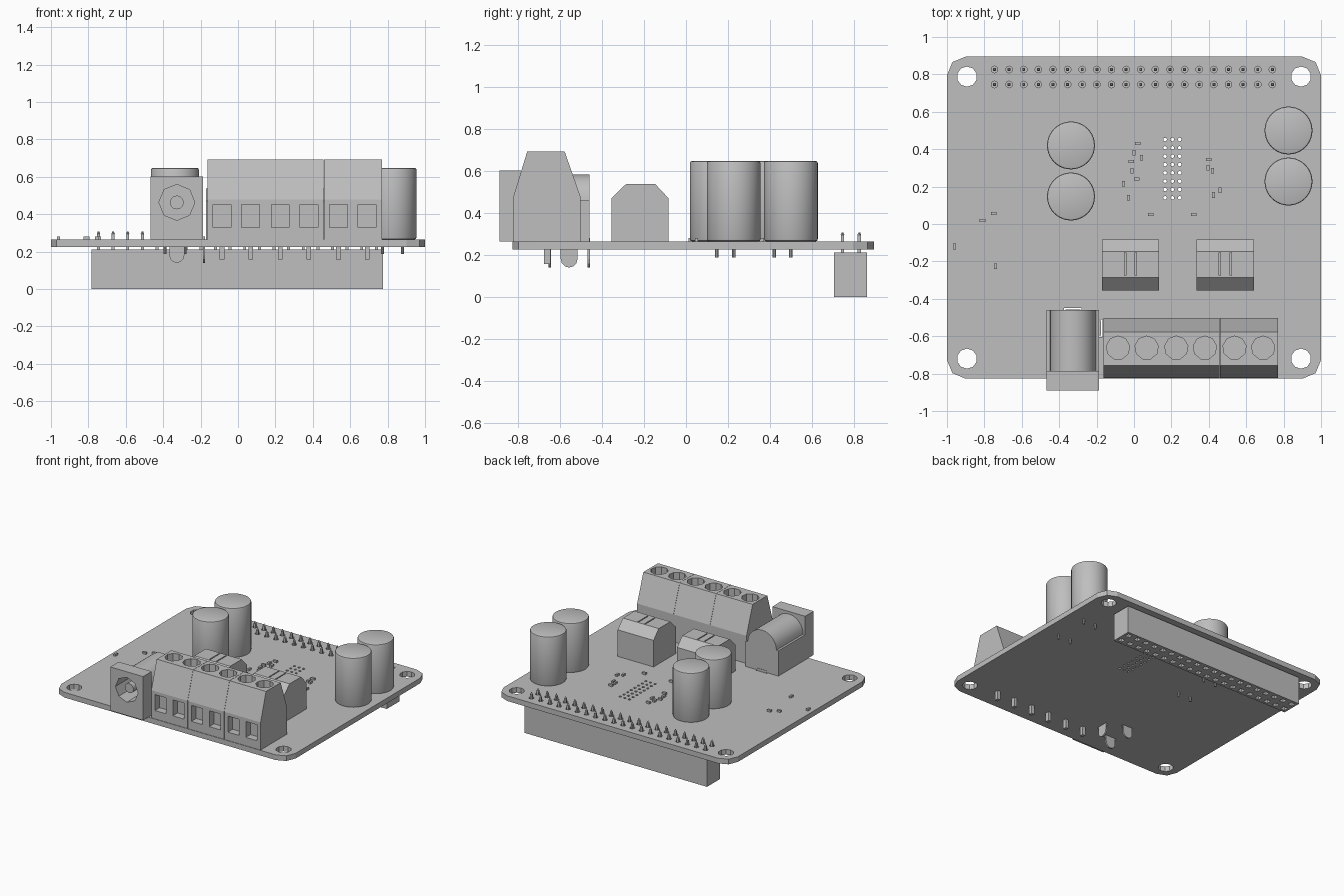
import bpy, bmesh, math
from mathutils import Matrix, Vector

cube = bpy.data.objects.get("Cube")
if cube:
    bpy.data.objects.remove(cube)

grey = bpy.data.materials.new("plain grey")
grey.use_nodes = True
colour = (0.52, 0.52, 0.52, 1)
grey.diffuse_color = colour
grey.node_tree.nodes["Principled BSDF"].inputs["Base Color"].default_value = colour

BOTTOM, TOP = 0.225, 0.265  # board faces


def finish(name, bm, smooth=False):
    bmesh.ops.recalc_face_normals(bm, faces=bm.faces)
    mesh = bpy.data.meshes.new(name)
    bm.to_mesh(mesh)
    bm.free()
    mesh.materials.append(grey)
    obj = bpy.data.objects.new(name, mesh)
    bpy.context.collection.objects.link(obj)
    if smooth:
        activate(obj)
        bpy.ops.object.shade_smooth_by_angle(angle=math.radians(35))
    return obj


def activate(obj):
    bpy.ops.object.select_all(action="DESELECT")
    obj.select_set(True)
    bpy.context.view_layer.objects.active = obj


def box(bm, x, y, z):
    """Box from three (low, high) ranges."""
    size = Matrix.Diagonal((x[1] - x[0], y[1] - y[0], z[1] - z[0], 1))
    mid = Vector((sum(x) / 2, sum(y) / 2, sum(z) / 2))
    bmesh.ops.create_cube(bm, size=1, matrix=Matrix.Translation(mid) @ size)


def block(bm, x, y, wx, wy, z):
    box(bm, (x - wx / 2, x + wx / 2), (y - wy / 2, y + wy / 2), z)


def cylinder(bm, x, y, z, r, sides, tip=None):
    """Upright cylinder or cone over the z range."""
    move = Matrix.Translation((x, y, sum(z) / 2))
    return bmesh.ops.create_cone(bm, cap_ends=True, segments=sides, radius1=r,
                                 radius2=r if tip is None else tip,
                                 depth=z[1] - z[0], matrix=move)["verts"]


def cylinder_y(bm, x, z, y, r, sides):
    """Cylinder lying front to back."""
    move = Matrix.Translation((x, sum(y) / 2, z)) @ Matrix.Rotation(math.pi / 2, 4, "X")
    bmesh.ops.create_cone(bm, cap_ends=True, segments=sides, radius1=r,
                          radius2=r, depth=y[1] - y[0], matrix=move)


def prism(bm, points, direction):
    face = bm.faces.new([bm.verts.new(p) for p in points])
    out = bmesh.ops.extrude_face_region(bm, geom=[face])["geom"]
    bmesh.ops.translate(bm, vec=direction,
                        verts=[v for v in out if isinstance(v, bmesh.types.BMVert)])


def cut(bm, *targets):
    cutter = finish("cutter", bm)
    for target in targets:
        mod = target.modifiers.new("cut", "BOOLEAN")
        mod.operation, mod.solver, mod.object = "DIFFERENCE", "EXACT", cutter
        activate(target)
        bpy.ops.object.modifier_apply(modifier=mod.name)
    bpy.data.objects.remove(cutter)


# Circuit board with rounded corners
outline = []
for sx, sy, start in ((1, 1, 0), (-1, 1, 90), (-1, -1, 180), (1, -1, 270)):
    cy = 0.795 if sy > 0 else -0.727
    for step in range(3):
        a = math.radians(start + step * 45)
        outline.append((sx * 0.9 + 0.1 * math.cos(a), cy + 0.1 * math.sin(a), BOTTOM))
bm = bmesh.new()
prism(bm, outline, (0, 0, TOP - BOTTOM))
board = finish("circuit_board", bm)

# Mounting holes, vias, pin holes and jack slots
pin_spots = [((i - 9.5) * 0.0782 - 0.003, y) for i in range(20) for y in (0.746, 0.826)]
through = (0.2, 0.3)
jack_pins = [(-0.327, -0.463, 0.08, 0.012), (-0.327, -0.65, 0.08, 0.012),
             (-0.182, -0.557, 0.012, 0.08)]
bm = bmesh.new()
for x in (-0.893, 0.893):
    for y in (-0.72, 0.788):
        cylinder(bm, x, y, through, 0.054, 10)
for col in range(3):
    for row in range(8):
        cylinder(bm, 0.166 + col * 0.039, 0.14 + row * 0.0445, through, 0.01, 8)
for x, y in pin_spots:
    cylinder(bm, x, y, through, 0.018, 10)
for x, y, wx, wy in jack_pins:
    block(bm, x, y, wx + 0.014, wy + 0.014, through)
cut(bm, board)

# Header socket under the board
bm = bmesh.new()
box(bm, (-0.783, 0.776), (0.706, 0.862), (0, 0.212))
header = finish("header_socket", bm)
bm = bmesh.new()
for x, y in pin_spots:
    block(bm, x, y - 0.002, 0.036, 0.036, (-0.05, 0.06))
cut(bm, header)

# Header pins
bm = bmesh.new()
for x, y in pin_spots:
    block(bm, x, y, 0.015, 0.015, (0.205, 0.295))
    cylinder(bm, x, y, (0.295, 0.308), 0.009, 4, 0.004)
finish("header_pins", bm)

# Capacitors with legs
for n, (x, y) in enumerate([(-0.337, 0.42), (-0.337, 0.147), (0.826, 0.5), (0.826, 0.227)]):
    bm = bmesh.new()
    cylinder(bm, x, y, (TOP, 0.648), 0.128, 40)
    rims = [e for e in bm.edges if abs(e.verts[0].co.z - e.verts[1].co.z) < 0.001]
    bmesh.ops.bevel(bm, geom=rims, offset=0.01, segments=2, affect="EDGES", profile=0.5)
    for side in (-1, 1):
        cylinder(bm, x + side * 0.053, y, (0.188, TOP), 0.008, 8)
    finish(f"capacitor_{n + 1}", bm, smooth=True)

# Small chip parts
wide = [(.02, .43), (-.015, .335), (.015, .24), (.4, .345), (.09, .05), (.32, .05),
        (-.75, .055), (-.81, .02)]
tall = [(0, .38), (.04, .355), (-.01, .285), (-.055, .215), (-.03, .14), (.395, .3),
        (.42, .285), (.46, .18), (.425, .155), (-.96, -.12), (-.74, -.225)]
bm = bmesh.new()
for spots, wx, wy in ((wide, 0.03, 0.016), (tall, 0.016, 0.03)):
    for x, y in spots:
        block(bm, x, y, wx, wy, (TOP, 0.28))
finish("chip_parts", bm)

# Wire connectors with two slits on top
profile = [(-.356, TOP), (-.356, .47), (-.287, .537), (-.146, .537), (-.083, .47), (-.083, TOP)]
for name, x in (("right_connector", -0.172), ("left_connector", 0.335)):
    bm = bmesh.new()
    prism(bm, [(x, y, z) for y, z in profile], (0.306, 0, 0))
    connector = finish(name, bm)
    bm = bmesh.new()
    for side in (-1, 1):
        block(bm, x + 0.153 + side * 0.029, -0.214, 0.008, 0.124, (0.5, 0.6))
    cut(bm, connector)

# Screw terminals: wire openings in front, screw wells on top, legs below
profile = [(-.823, TOP), (-.823, .478), (-.757, .692), (-.578, .692), (-.503, .478), (-.503, TOP)]
for n in range(3):
    x = -0.164 + n * 0.3115
    centres = [x + 0.155 + side * 0.0765 for side in (-1, 1)]
    bm = bmesh.new()
    prism(bm, [(x, y, z) for y, z in profile], (0.31, 0, 0))
    terminal = finish(f"screw_terminal_{n + 1}", bm)
    bm = bmesh.new()
    for c in centres:
        box(bm, (c - 0.048, c + 0.048), (-0.9, -0.765), (0.329, 0.452))
        cylinder(bm, c, -0.662, (0.635, 0.75), 0.063, 9)
    cut(bm, terminal)
    bm = bmesh.new()
    for c in centres:
        block(bm, c, -0.662, 0.025, 0.03, (0.157, TOP))
    finish(f"terminal_legs_{n + 1}", bm)

# Power jack: front plate and arched body with a round opening
left, right, centre = -0.467, -0.187, -0.327
bm = bmesh.new()
box(bm, (left, right), (-0.89, -0.786), (TOP, 0.602))
plate = finish("jack_front_plate", bm)
arch = [(centre + 0.123 * math.cos(a), 0.46 + 0.123 * math.sin(a))
        for a in [math.pi * i / 12 for i in range(13)]]
section = [(left, 0.46), (left, TOP), (right, TOP), (right, 0.46)] + arch
bm = bmesh.new()
prism(bm, [(x, -0.786, z) for x, z in section], (0, 0.326, 0))
body = finish("jack_body", bm, smooth=True)
bm = bmesh.new()
cylinder_y(bm, centre, 0.463, (-0.95, -0.6), 0.096, 8)
cut(bm, plate, body)
bm = bmesh.new()
cylinder_y(bm, centre, 0.463, (-0.86, -0.6), 0.037, 12)
finish("jack_centre_pin", bm, smooth=True)

# Jack pins with rounded ends
bm = bmesh.new()
for x, y, wx, wy in jack_pins:
    along = Vector((1, 0, 0)) if wx > wy else Vector((0, 1, 0))
    across = Vector((0, 1, 0)) if wx > wy else Vector((1, 0, 0))
    base = Vector((x, y, 0)) - across * 0.006
    arc = [math.pi * i / 6 for i in range(7)]
    points = [base + along * 0.04 * math.cos(a) + Vector((0, 0, 0.18 - 0.04 * math.sin(a)))
              for a in arc]
    points += [base - along * 0.04 + Vector((0, 0, 0.28)),
               base + along * 0.04 + Vector((0, 0, 0.28))]
    prism(bm, points, across * 0.012)
finish("jack_pins", bm)
